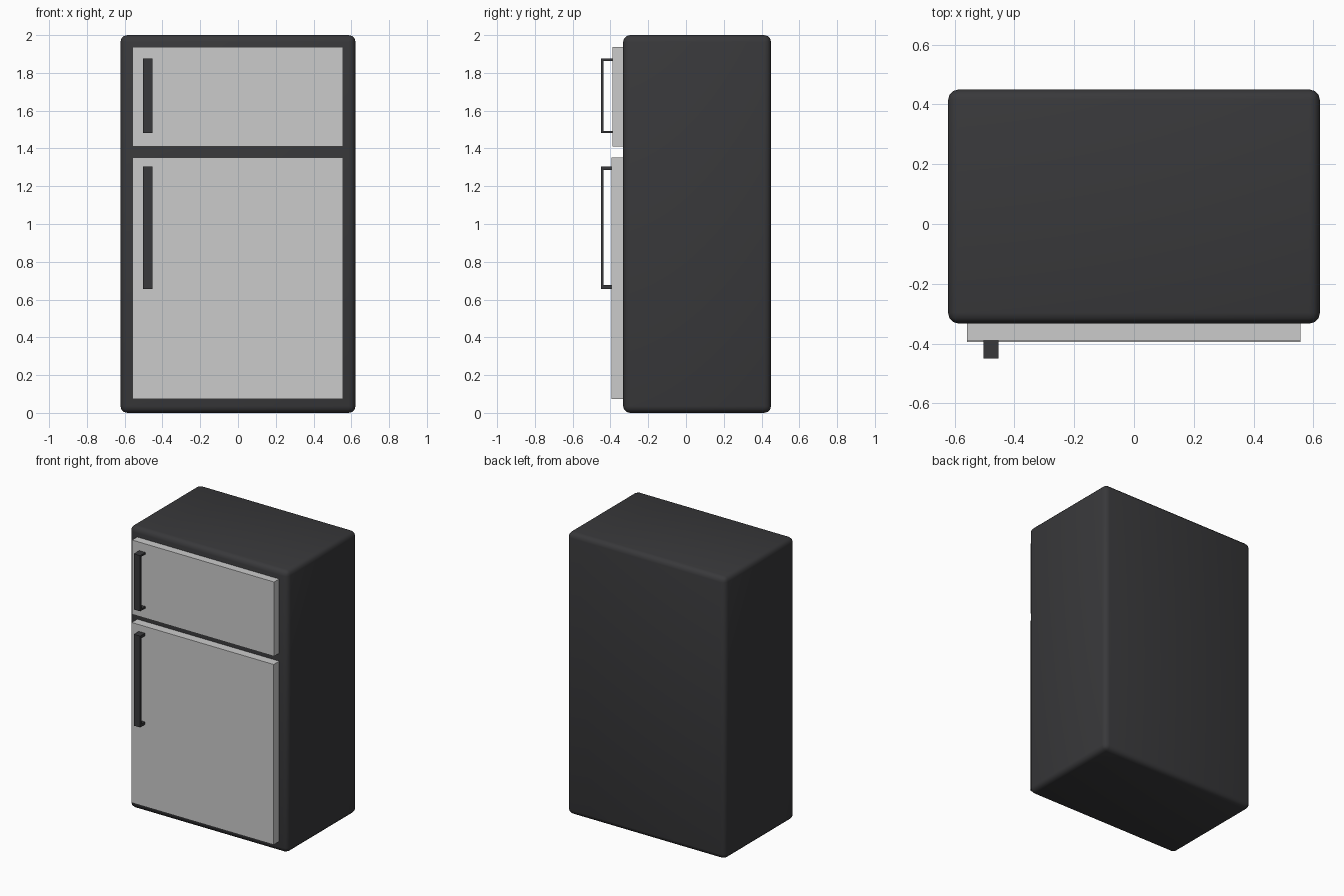
import bpy
import bmesh

if "Cube" in bpy.data.objects:
    bpy.data.objects.remove(bpy.data.objects["Cube"])

dark = bpy.data.materials.new("dark_finish")
dark.diffuse_color = (0.04, 0.04, 0.043, 1)
dark.use_nodes = True
dark.node_tree.nodes["Principled BSDF"].inputs["Base Color"].default_value = dark.diffuse_color


def mesh_object(name, bm, mat=None):
    bmesh.ops.recalc_face_normals(bm, faces=bm.faces)
    me = bpy.data.meshes.new(name)
    bm.to_mesh(me)
    bm.free()
    ob = bpy.data.objects.new(name, me)
    bpy.context.collection.objects.link(ob)
    if mat:
        me.materials.append(mat)
    return ob


def box(name, lo, hi, mat=None):
    bm = bmesh.new()
    bmesh.ops.create_cube(bm, size=1)
    for v in bm.verts:
        v.co = [(a + b) / 2 + c * (b - a) for a, b, c in zip(lo, hi, v.co)]
    return mesh_object(name, bm, mat)


def handle(name, z0, z1, t, y_door):
    # U-shaped bracket profile in the YZ plane, extruded across x
    y0, y1 = -0.45, -0.436
    profile = [(y_door, z0), (y0, z0), (y0, z1), (y_door, z1),
               (y_door, z1 - t), (y1, z1 - t), (y1, z0 + t), (y_door, z0 + t)]
    bm = bmesh.new()
    face = bm.faces.new([bm.verts.new((-0.503, y, z)) for y, z in profile])
    ext = bmesh.ops.extrude_face_region(bm, geom=[face])
    verts = [g for g in ext["geom"] if isinstance(g, bmesh.types.BMVert)]
    bmesh.ops.translate(bm, verts=verts, vec=(0.05, 0, 0))
    return mesh_object(name, bm, dark)


# Cabinet with rounded edges
cabinet = box("cabinet", (-0.622, -0.333, 0), (0.622, 0.45, 2), dark)
bevel = cabinet.modifiers.new("rounded_edges", 'BEVEL')
bevel.width = 0.036
bevel.segments = 3
bpy.context.view_layer.objects.active = cabinet
cabinet.select_set(True)
bpy.ops.object.modifier_apply(modifier=bevel.name)
bpy.ops.object.shade_smooth_by_angle()

# Doors and their handles: name, door bottom/top, front y, handle bottom/top, bracket thickness
for name, z0, z1, y, h0, h1, t in (
        ("freezer", 1.409, 1.936, -0.39, 1.481, 1.876, 0.012),
        ("fridge", 0.074, 1.353, -0.395, 0.657, 1.305, 0.019)):
    box(name + "_door", (-0.558, y, z0), (0.556, -0.325, z1))
    handle(name + "_handle", h0, h1, t, y + 0.002)
